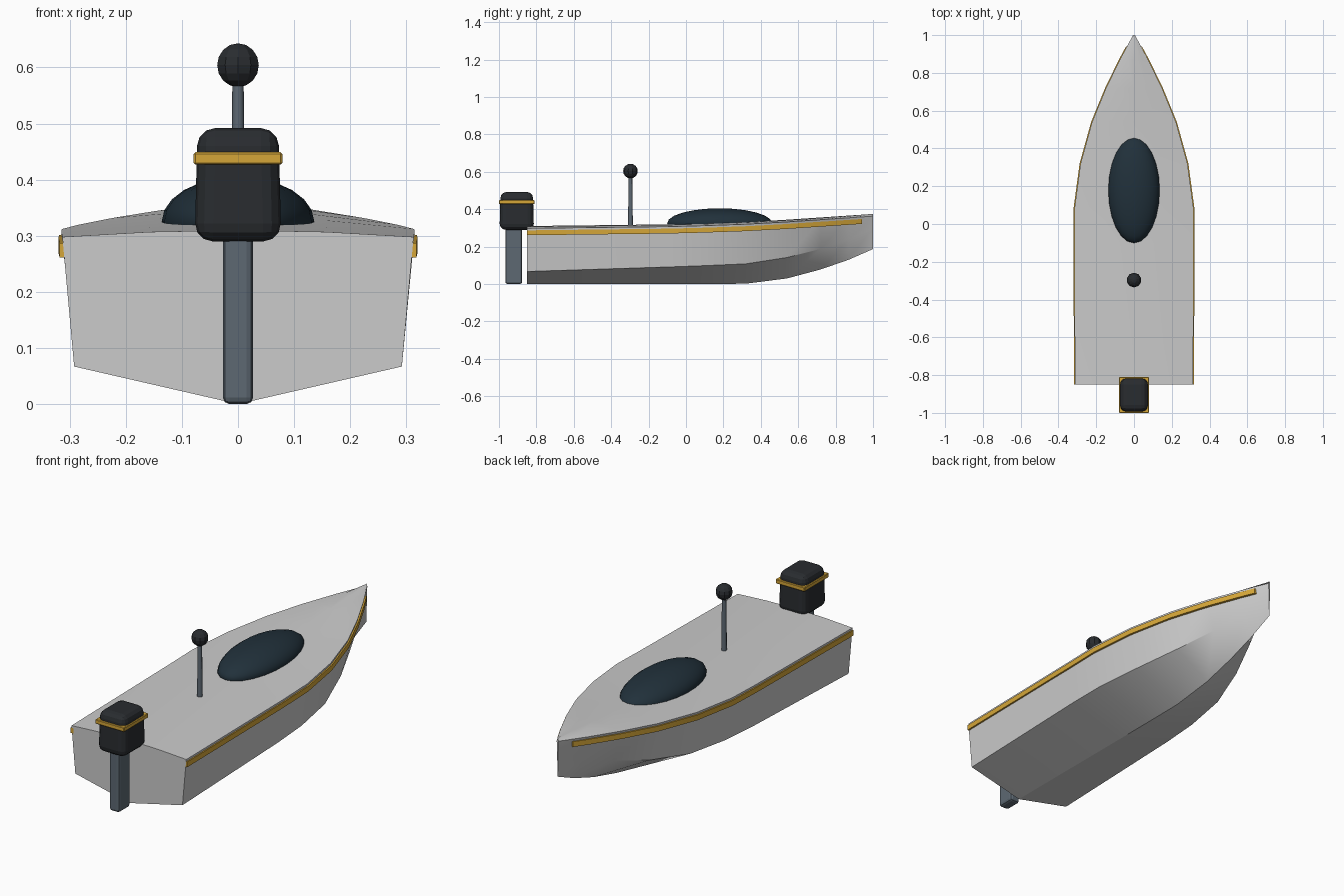
import bpy, bmesh
from math import radians

if "Cube" in bpy.data.objects:
    bpy.data.objects.remove(bpy.data.objects["Cube"])


def material(name, rgb):
    m = bpy.data.materials.new(name)
    m.diffuse_color = (*rgb, 1)
    m.use_nodes = True
    m.node_tree.nodes["Principled BSDF"].inputs["Base Color"].default_value = m.diffuse_color
    return m


DARK = material("dark", (0.022, 0.025, 0.029))
GLASS = material("glass", (0.015, 0.03, 0.043))
GOLD = material("gold", (0.66, 0.38, 0.04))
STEEL = material("steel", (0.11, 0.14, 0.17))


def finish(ob, name, mat=None, angle=30):
    ob.name = name
    if mat:
        ob.data.materials.append(mat)
    bpy.ops.object.select_all(action='DESELECT')
    ob.select_set(True)
    bpy.context.view_layer.objects.active = ob
    if angle:
        bpy.ops.object.shade_smooth_by_angle(angle=radians(angle))
    return ob


def loft(name, sections, mat=None, angle=30):
    """Skin a row of closed sections and cap both ends."""
    bm = bmesh.new()
    rows = [[bm.verts.new(p) for p in s] for s in sections]
    n = len(rows[0])
    for a, b in zip(rows, rows[1:]):
        for i in range(n):
            j = (i + 1) % n
            bm.faces.new((a[i], a[j], b[j], b[i]))
    bm.faces.new(rows[0])
    bm.faces.new(rows[-1])
    bmesh.ops.recalc_face_normals(bm, faces=bm.faces)
    me = bpy.data.meshes.new(name)
    bm.to_mesh(me)
    bm.free()
    ob = bpy.data.objects.new(name, me)
    bpy.context.collection.objects.link(ob)
    return finish(ob, name, mat, angle)


def box(name, lo, hi, mat, bevel, segments):
    bpy.ops.mesh.primitive_cube_add(size=1, location=[(a + b) / 2 for a, b in zip(lo, hi)])
    ob = bpy.context.object
    ob.scale = [b - a for a, b in zip(lo, hi)]
    bpy.ops.object.transform_apply(location=False, rotation=False, scale=True)
    mod = ob.modifiers.new("bevel", 'BEVEL')
    mod.width, mod.segments = bevel, segments
    return finish(ob, name, mat, 0)


# Hull stations: y, keel z, chine x, chine z, sheer x, sheer z
STATIONS = [
    (-0.85, 0.000, 0.292, 0.067, 0.313, 0.298),
    (-0.10, 0.000, 0.291, 0.091, 0.315, 0.307),
    (0.09, 0.000, 0.284, 0.098, 0.314, 0.312),
    (0.32, 0.002, 0.250, 0.108, 0.283, 0.320),
    (0.54, 0.030, 0.182, 0.142, 0.222, 0.332),
    (0.72, 0.078, 0.110, 0.188, 0.148, 0.344),
    (0.87, 0.130, 0.050, 0.238, 0.075, 0.354),
    (1.00, 0.187, 0.003, 0.300, 0.005, 0.363),
]
CROWN = 0.012
hull = []
for y, kz, cx, cz, sx, sz in STATIONS:
    hull.append([(0, y, kz), (cx, y, cz), (sx, y, sz), (sx * 0.5, y, sz + CROWN * 0.75),
                 (0, y, sz + CROWN), (-sx * 0.5, y, sz + CROWN * 0.75),
                 (-sx, y, sz), (-cx, y, cz)])
loft("hull", hull)

# Gold rub rail following the sheer, mirrored to the other side
a, b = STATIONS[-2:]
t = (0.94 - a[0]) / (b[0] - a[0])
rail_stations = STATIONS[:-1] + [tuple(p + (q - p) * t for p, q in zip(a, b))]
rail = []
for y, kz, cx, cz, sx, sz in rail_stations:
    lo, hi = sz - 0.037, sz - 0.011
    rail.append([(sx - 0.012, y, lo), (sx + 0.005, y, lo), (sx + 0.005, y, hi), (sx - 0.012, y, hi)])
rub = loft("rub_rail", rail, GOLD)
rub.modifiers.new("mirror", 'MIRROR')

# Domed canopy half sunk in the deck
bpy.ops.mesh.primitive_uv_sphere_add(segments=24, ring_count=12, location=(0, 0.18, 0.325))
bpy.context.object.scale = (0.136, 0.281, 0.08)
finish(bpy.context.object, "canopy", GLASS, 40)

# Antenna mast and knob
bpy.ops.mesh.primitive_cone_add(vertices=8, radius1=0.013, radius2=0.010, depth=0.28,
                                location=(0, -0.297, 0.44))
finish(bpy.context.object, "mast", STEEL, 50)
bpy.ops.mesh.primitive_uv_sphere_add(segments=10, ring_count=8, radius=0.039,
                                     location=(0, -0.297, 0.604))
finish(bpy.context.object, "mast_knob", DARK, 0)

# Outboard motor: cowl with a narrower top, trim band and leg
cowl = box("motor_cowl", (-0.077, -0.997, 0.29), (0.077, -0.813, 0.492), DARK, 0.032, 3)
for v in cowl.data.vertices:
    if v.co.z > 0:
        v.co.x *= 0.94
        v.co.y *= 0.94
box("motor_band", (-0.079, -1.0, 0.427), (0.079, -0.81, 0.449), GOLD, 0.003, 1)
box("motor_leg", (-0.027, -0.966, 0.0), (0.027, -0.876, 0.31), STEEL, 0.012, 2)
